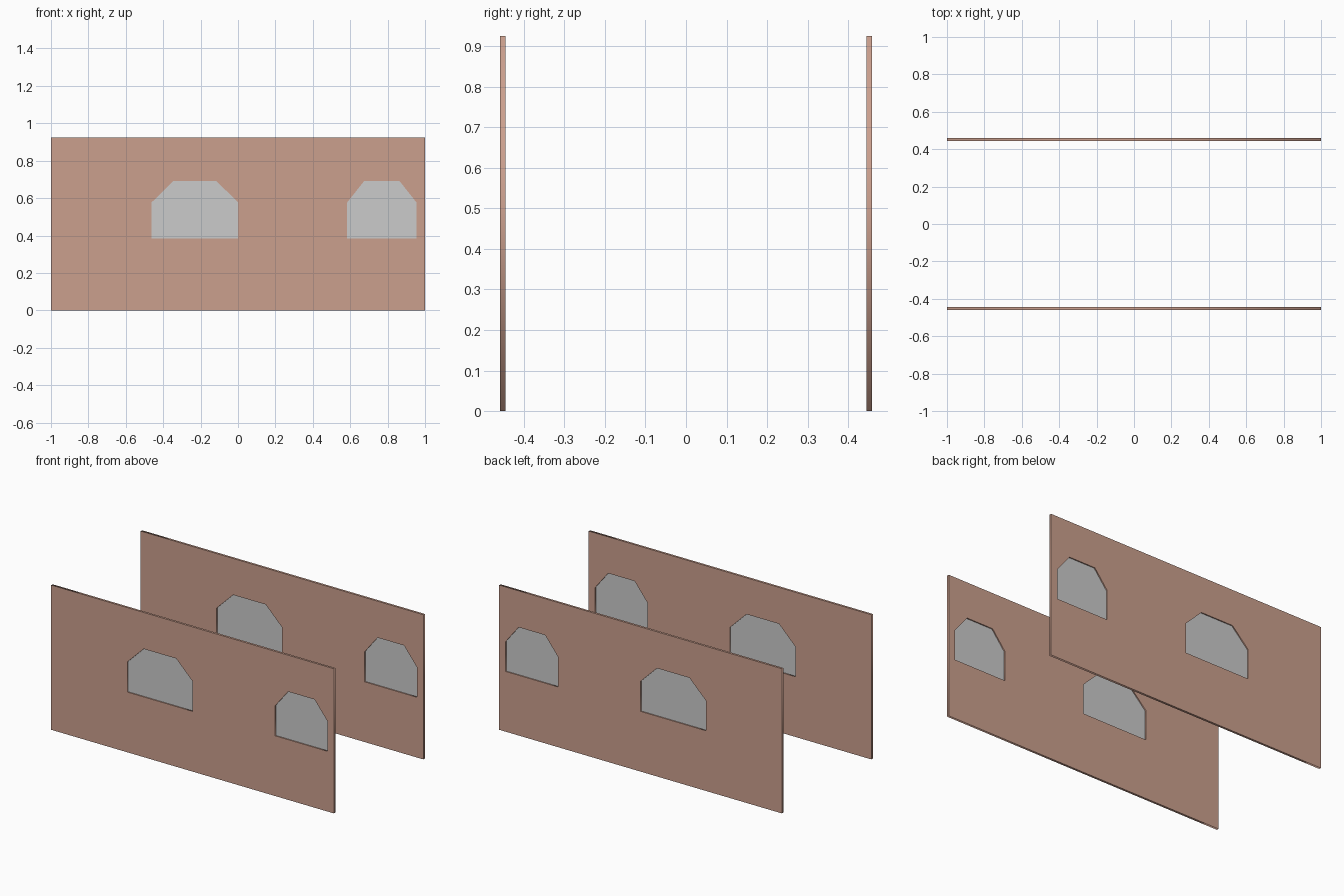
import bpy
from math import pi

if "Cube" in bpy.data.objects:
    bpy.data.objects.remove(bpy.data.objects["Cube"])

HEIGHT = 0.925
WALL_Y = 0.452
THICK = 0.014
# window: centre x, half width, half width of the flat top
WINDOWS = [(-0.231, 0.231, 0.115), (0.769, 0.185, 0.094)]

brown = bpy.data.materials.new("brown_wall")
brown.diffuse_color = (0.60, 0.35, 0.27, 1)
brown.use_nodes = True
brown.node_tree.nodes["Principled BSDF"].inputs["Base Color"].default_value = brown.diffuse_color


def window_outline(cx, w, t):
    half = [(w, 0.385), (w, 0.577), (t, 0.692)]
    return [(cx + x, z) for x, z in half] + [(cx - x, z) for x, z in reversed(half)]


def flat_part(name, outlines, y, thickness=0, material=None):
    """Fill closed x-z outlines (inner ones become holes), standing upright at y."""
    curve = bpy.data.curves.new(name, 'CURVE')
    curve.dimensions = '2D'
    curve.fill_mode = 'BOTH'
    curve.extrude = thickness / 2
    for pts in outlines:
        s = curve.splines.new('POLY')
        s.points.add(len(pts) - 1)
        for p, (x, z) in zip(s.points, pts):
            p.co = (x, z, 0, 1)
        s.use_cyclic_u = True
    ob = bpy.data.objects.new(name, curve)
    bpy.context.collection.objects.link(ob)
    ob.location.y = y
    ob.rotation_euler.x = pi / 2
    if material:
        curve.materials.append(material)
    bpy.ops.object.select_all(action='DESELECT')
    ob.select_set(True)
    bpy.context.view_layer.objects.active = ob
    bpy.ops.object.convert(target='MESH')
    bpy.context.object.name = name


outer = [(-1, 0), (1, 0), (1, HEIGHT), (-1, HEIGHT)]
openings = [window_outline(*w) for w in WINDOWS]

for label, y in (("front", -WALL_Y), ("back", WALL_Y)):
    # wall slab with chamfered window openings
    flat_part(label + "_wall", [outer] + openings, y, THICK, brown)
    # glass panes set halfway into the openings
    for size, opening in zip(("wide", "narrow"), openings):
        flat_part(f"{label}_{size}_window_pane", [opening], y)
